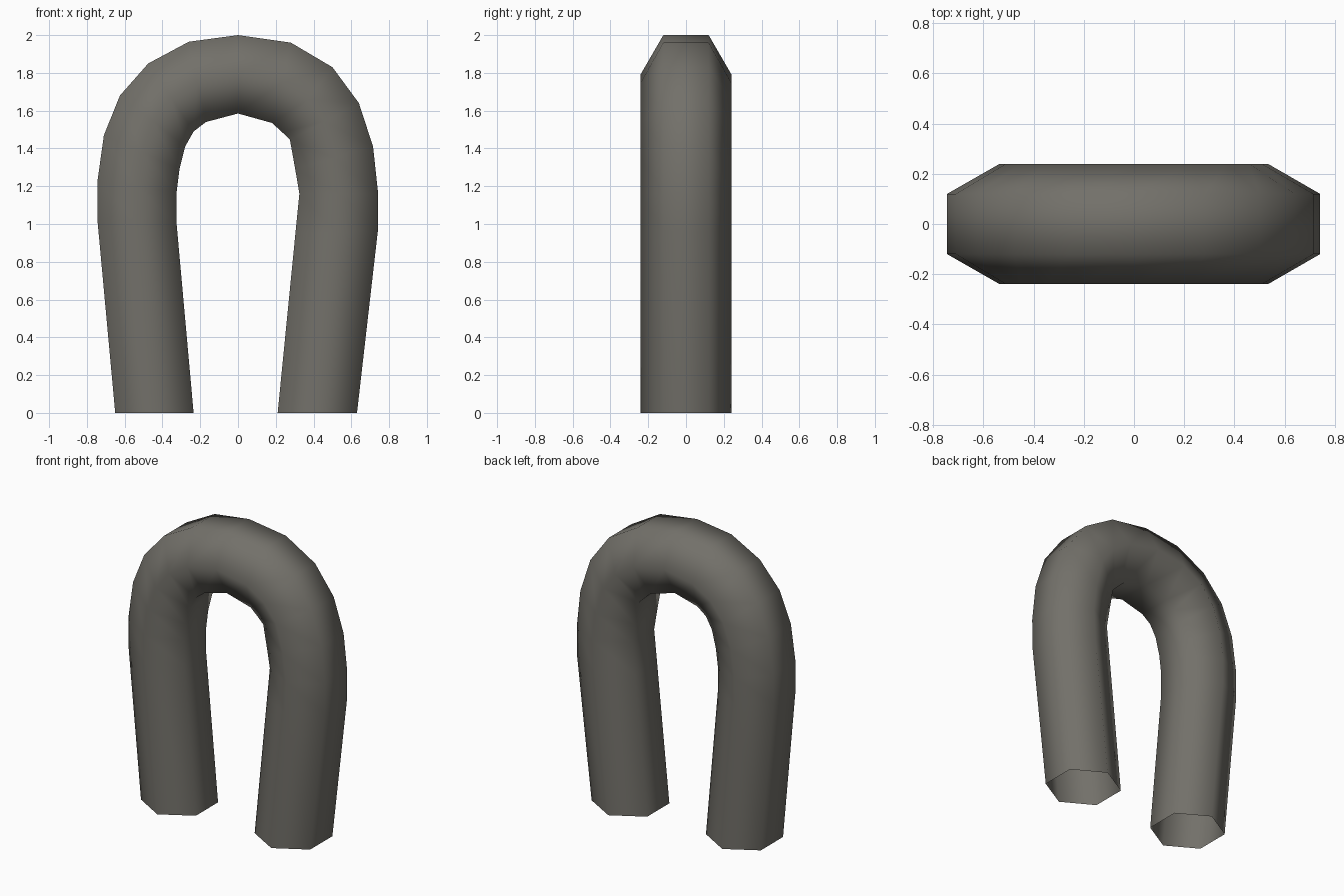
import bpy
import bmesh
from mathutils import Vector

cube = bpy.data.objects.get("Cube")
if cube:
    bpy.data.objects.remove(cube, do_unlink=True)

# Dark warm grey, used on the whole tube
grey = bpy.data.materials.new("warm grey")
grey.use_nodes = True
colour = (0.17, 0.163, 0.143, 1)
grey.diffuse_color = colour
grey.node_tree.nodes["Principled BSDF"].inputs["Base Color"].default_value = colour

# Outer and inner edge (x, z) of each ring, from the right foot over the arch
RINGS = [
    ((-.65, 0), (-.235, 0)),
    ((-.745, 1.03), (-.325, 1.0)),
    ((-.745, 1.22), (-.325, 1.17)),
    ((-.71, 1.47), (-.31, 1.29)),
    ((-.625, 1.68), (-.28, 1.41)),
    ((-.475, 1.85), (-.235, 1.49)),
    ((-.26, 1.965), (-.17, 1.54)),
    ((0, 2), (0, 1.585)),
    ((.28, 1.96), (.18, 1.535)),
    ((.5, 1.83), (.235, 1.485)),
    ((.64, 1.64), (.275, 1.445)),
    ((.715, 1.41), (.303, 1.29)),
    ((.742, 1.16), (.325, 1.16)),
    ((.74, .96), (.304, .95)),
    ((.63, 0), (.21, 0)),
]
HALF_DEPTH = 0.24


def hexagon_ring(bm, outer, inner):
    """Six-sided section with flats on the outside and inside of the bend."""
    o, i = Vector((outer[0], 0, outer[1])), Vector((inner[0], 0, inner[1]))
    section = [(o, .5), (o.lerp(i, .5), 1), (i, .5), (i, -.5), (o.lerp(i, .5), -1), (o, -.5)]
    return [bm.verts.new(p + Vector((0, HALF_DEPTH * side, 0))) for p, side in section]


# Bent tube, open at both feet
bm = bmesh.new()
rings = [hexagon_ring(bm, *pair) for pair in RINGS]
for a, b in zip(rings, rings[1:]):
    for k in range(6):
        n = (k + 1) % 6
        bm.faces.new((a[k], a[n], b[n], b[k]))
bmesh.ops.recalc_face_normals(bm, faces=bm.faces)
for face in bm.faces:
    face.smooth = True

mesh = bpy.data.meshes.new("bent_tube")
bm.to_mesh(mesh)
bm.free()
mesh.materials.append(grey)
tube = bpy.data.objects.new("bent_tube", mesh)
bpy.context.collection.objects.link(tube)
